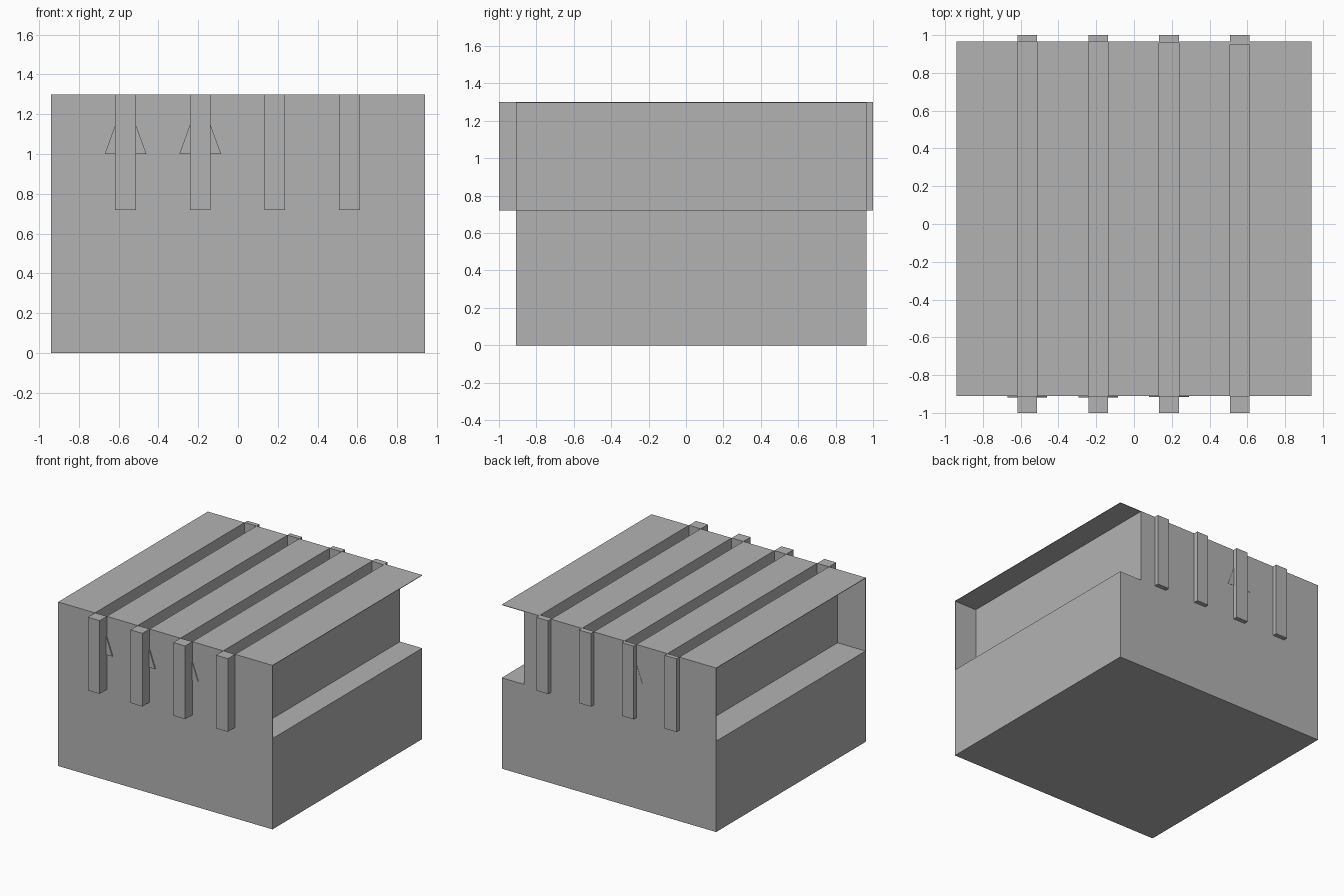
import bpy
import bmesh

cube = bpy.data.objects.get("Cube")
if cube:
    bpy.data.objects.remove(cube, do_unlink=True)

grey = bpy.data.materials.new("plain_grey")
grey.use_nodes = True
grey.diffuse_color = (0.45, 0.45, 0.45, 1)
grey.node_tree.nodes["Principled BSDF"].inputs["Base Color"].default_value = (0.45, 0.45, 0.45, 1)

WIDE, FRONT, BACK = 0.94, -0.91, 0.965
LEDGE, TOP = 0.72, 1.3
SHEET = 0.004
HALF = 0.052


def add_object(name, bm):
    bmesh.ops.recalc_face_normals(bm, faces=bm.faces)
    mesh = bpy.data.meshes.new(name)
    bm.to_mesh(mesh)
    bm.free()
    mesh.materials.append(grey)
    obj = bpy.data.objects.new(name, mesh)
    bpy.context.collection.objects.link(obj)
    return obj


def box(name, xs, ys, zs):
    bm = bmesh.new()
    bmesh.ops.create_cube(bm, size=1)
    for v in bm.verts:
        v.co = [r[0] if c < 0 else r[1] for c, r in zip(v.co, (xs, ys, zs))]
    return add_object(name, bm)


def triangle_plate(name, x, y0, y1):
    bm = bmesh.new()
    base = [bm.verts.new((x + dx, y0, z)) for dx, z in ((-0.105, 1.0), (0.105, 1.0), (0, TOP - 0.01))]
    face = bm.faces.new(base)
    ext = bmesh.ops.extrude_face_region(bm, geom=[face])["geom"]
    for v in ext:
        if isinstance(v, bmesh.types.BMVert):
            v.co.y = y1
    return add_object(name, bm)


# Main block, with side recesses under a thin roof sheet and slots along the top
body = box("main_block", (-WIDE, WIDE), (FRONT, BACK), (0, TOP))
slot_x = [-0.565 + 0.375 * i for i in range(4)]
cutters = [
    box("left_recess_cutter", (0.745, 1.2), (FRONT + SHEET, 1.2), (LEDGE, TOP - SHEET)),
    box("right_recess_cutter", (-1.2, -0.695), (FRONT + SHEET, BACK - SHEET), (LEDGE, TOP - SHEET)),
]
cutters += [box("slot_cutter", (x - HALF, x + HALF), (-1.2, 1.2), (LEDGE, 1.5)) for x in slot_x]
for cutter in cutters:
    cutter.hide_render = True
    mod = body.modifiers.new("cut", "BOOLEAN")
    mod.operation = "DIFFERENCE"
    mod.solver = "EXACT"
    mod.object = cutter
bpy.context.view_layer.update()
graph = bpy.context.evaluated_depsgraph_get()
cut_mesh = bpy.data.meshes.new_from_object(body.evaluated_get(graph))
body.modifiers.clear()
body.data = cut_mesh
for cutter in cutters:
    bpy.data.objects.remove(cutter, do_unlink=True)

# Posts closing both ends of every slot
for x, inner in zip(slot_x, (BACK, BACK, 0.957, 0.95)):
    box("front_post", (x - HALF, x + HALF), (-1, FRONT), (LEDGE, TOP))
    box("back_post", (x - HALF, x + HALF), (inner, 1), (LEDGE, TOP))

# Thin triangular plates behind some posts
for x, y in zip(slot_x, (-0.919, -0.919, -0.916)):
    triangle_plate("front_triangle_plate", x, FRONT, y)
triangle_plate("back_triangle_plate", slot_x[1], BACK, BACK + 0.002)
